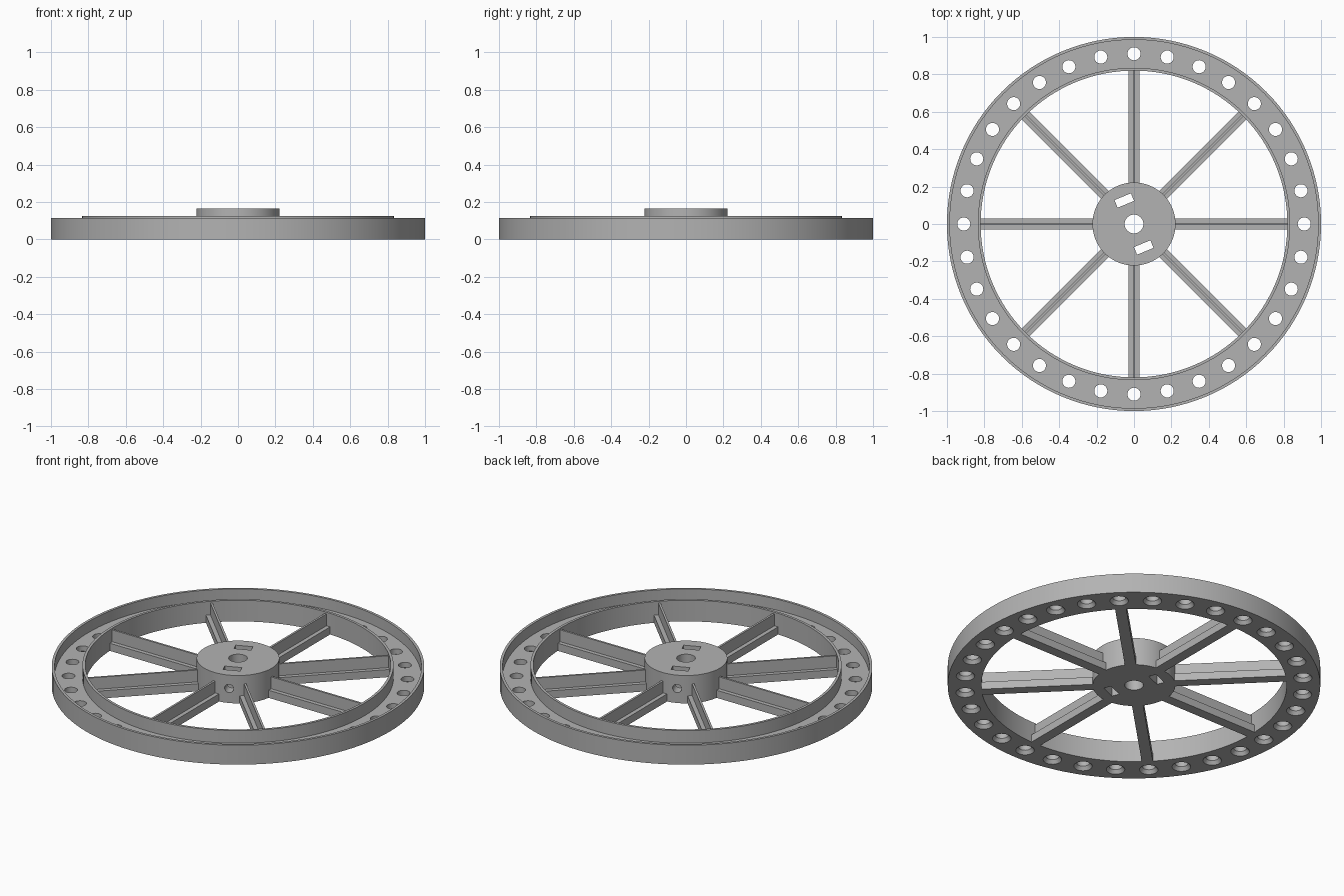
import bpy, bmesh, math
from mathutils import Matrix, Vector

if "Cube" in bpy.data.objects:
    bpy.data.objects.remove(bpy.data.objects["Cube"])

SEG = 128
grey = bpy.data.materials.new("plain_grey")
grey.diffuse_color = (0.45, 0.45, 0.45, 1)
grey.use_nodes = True
grey.node_tree.nodes["Principled BSDF"].inputs["Base Color"].default_value = grey.diffuse_color


def finish(bm, name):
    bmesh.ops.recalc_face_normals(bm, faces=bm.faces[:])
    me = bpy.data.meshes.new(name)
    bm.to_mesh(me)
    bm.free()
    me.materials.append(grey)
    ob = bpy.data.objects.new(name, me)
    bpy.context.collection.objects.link(ob)
    return ob


def add_lathe(bm, profile, seg, center=(0, 0, 0), closed=True):
    """Spin an (r, z) profile about z; an open profile is capped at both ends."""
    rings = []
    for r, z in profile:
        rings.append([bm.verts.new((center[0] + r * math.cos(2 * math.pi * i / seg),
                                    center[1] + r * math.sin(2 * math.pi * i / seg),
                                    center[2] + z)) for i in range(seg)])
    n = len(rings)
    for k in range(n if closed else n - 1):
        a, b = rings[k], rings[(k + 1) % n]
        for i in range(seg):
            j = (i + 1) % seg
            bm.faces.new((a[i], a[j], b[j], b[i]))
    if not closed:
        bm.faces.new(rings[0][::-1])
        bm.faces.new(rings[-1])


def cut(target, cutter):
    mod = target.modifiers.new("cut", 'BOOLEAN')
    mod.operation = 'DIFFERENCE'
    mod.solver = 'EXACT'
    mod.object = cutter
    bpy.context.view_layer.objects.active = target
    bpy.ops.object.modifier_apply(modifier=mod.name)
    bpy.data.objects.remove(cutter)


def smooth(ob):
    bpy.ops.object.select_all(action='DESELECT')
    ob.select_set(True)
    bpy.context.view_layer.objects.active = ob
    bpy.ops.object.shade_smooth_by_angle(angle=math.radians(30))


# Rim: U-shaped channel with a slightly taller inner wall
bm = bmesh.new()
add_lathe(bm, [(0.82, 0), (1.0, 0), (1.0, 0.115), (0.985, 0.115),
               (0.985, 0.05), (0.835, 0.05), (0.835, 0.125), (0.82, 0.125)], SEG)
rim = finish(bm, "rim")

# Ring of 32 countersunk holes through the channel floor
bm = bmesh.new()
for k in range(32):
    a = 2 * math.pi * k / 32
    add_lathe(bm, [(0.0575, -0.01), (0.035, 0.02), (0.035, 0.08)], 24,
              (0.91 * math.cos(a), 0.91 * math.sin(a), 0), closed=False)
cut(rim, finish(bm, "rim_hole_cutter"))
smooth(rim)

# Hub: drum with a centre bore
bm = bmesh.new()
add_lathe(bm, [(0.05, 0), (0.222, 0), (0.222, 0.165), (0.05, 0.165)], 96)
hub = finish(bm, "hub")

# Two nut slots, and a clamp screw hole running across the drum
ang = math.radians(112.5)
bm = bmesh.new()
for s in (1, -1):
    m = (Matrix.Rotation(ang, 4, 'Z') @ Matrix.Translation((0.136 * s, 0, 0.08))
         @ Matrix.Diagonal((0.044, 0.095, 0.4, 1)))
    bmesh.ops.create_cube(bm, size=1, matrix=m)
cut(hub, finish(bm, "nut_slot_cutter"))
bm = bmesh.new()
add_lathe(bm, [(0.025, -0.3), (0.025, 0.3)], 24, closed=False)
bm.transform(Matrix.Translation((0, 0, 0.086)) @ Matrix.Rotation(ang, 4, 'Z')
             @ Matrix.Rotation(math.pi / 2, 4, 'Y'))
cut(hub, finish(bm, "screw_hole_cutter"))
smooth(hub)

# Spokes: upside-down T section, flange below and thin web above
section = [(-0.03, 0), (0.03, 0), (0.03, 0.045), (0.006, 0.045),
           (0.006, 0.115), (-0.006, 0.115), (-0.006, 0.045), (-0.03, 0.045)]
for k in range(8):
    bm = bmesh.new()
    face = bm.faces.new([bm.verts.new((0.219, y, z)) for y, z in section])
    ext = bmesh.ops.extrude_face_region(bm, geom=[face], use_keep_orig=True)
    bmesh.ops.translate(bm, vec=Vector((0.602, 0, 0)),
                        verts=[v for v in ext["geom"] if isinstance(v, bmesh.types.BMVert)])
    bm.transform(Matrix.Rotation(k * math.pi / 4, 4, 'Z'))
    finish(bm, f"spoke_{k + 1}")
